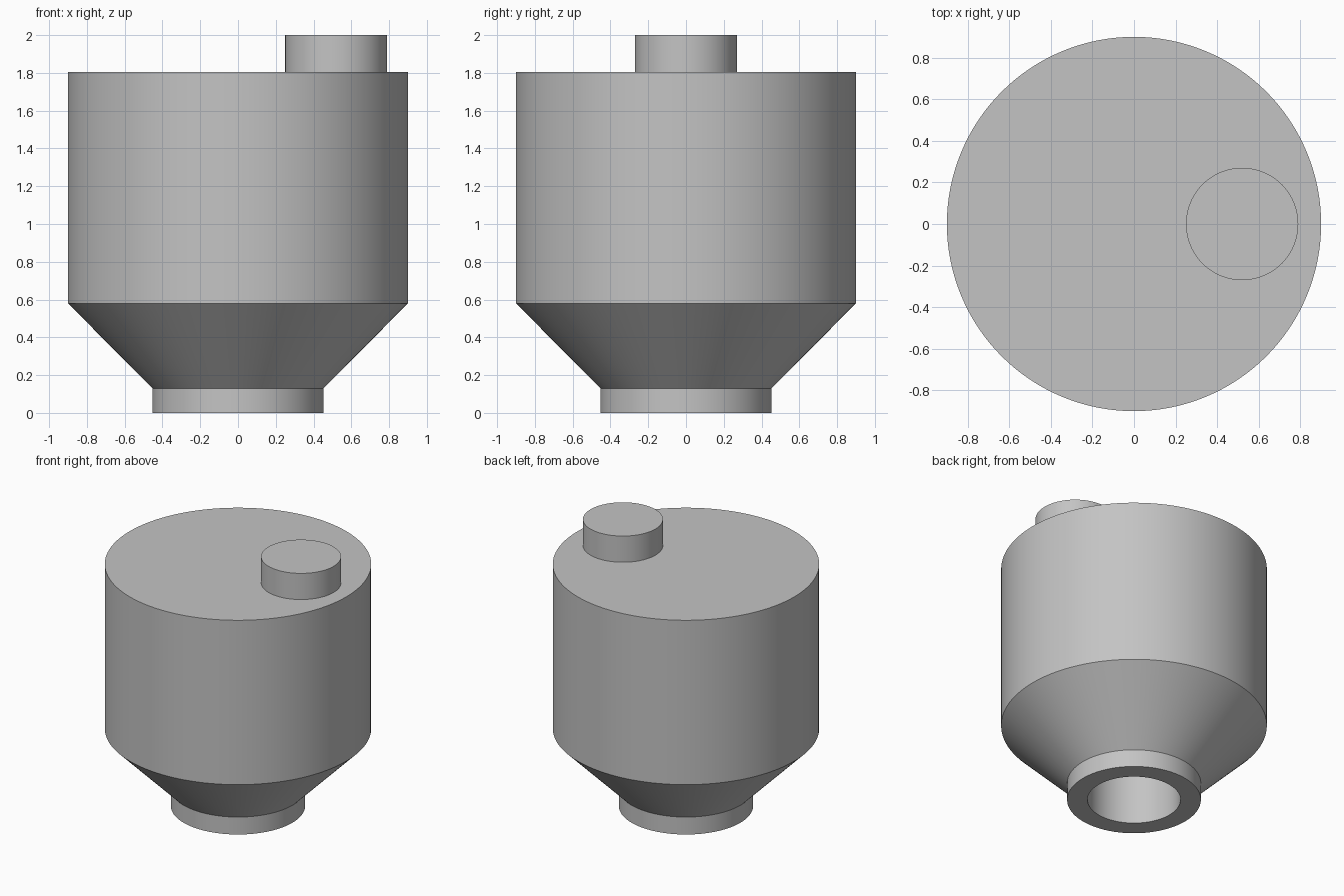
import bpy, bmesh, math

if "Cube" in bpy.data.objects:
    bpy.data.objects.remove(bpy.data.objects["Cube"])

SEGMENTS = 128

grey = bpy.data.materials.new("light grey")
grey.diffuse_color = (0.55, 0.55, 0.55, 1.0)
grey.use_nodes = True
grey.node_tree.nodes["Principled BSDF"].inputs["Base Color"].default_value = grey.diffuse_color


def lathe(name, profile, centre=(0, 0, 0)):
    """Spin an (r, z) profile around z; r = 0 ends close the solid."""
    bm = bmesh.new()
    verts = [bm.verts.new((r, 0, z)) for r, z in profile]
    edges = [bm.edges.new(pair) for pair in zip(verts, verts[1:])]
    bmesh.ops.spin(bm, geom=verts + edges, cent=(0, 0, 0), axis=(0, 0, 1),
                   angle=2 * math.pi, steps=SEGMENTS, use_duplicate=False)
    bmesh.ops.remove_doubles(bm, verts=bm.verts, dist=1e-5)
    bmesh.ops.recalc_face_normals(bm, faces=bm.faces)
    mesh = bpy.data.meshes.new(name)
    bm.to_mesh(mesh)
    bm.free()
    mesh.materials.append(grey)
    obj = bpy.data.objects.new(name, mesh)
    obj.location = centre
    bpy.context.collection.objects.link(obj)
    bpy.ops.object.select_all(action='DESELECT')
    obj.select_set(True)
    bpy.context.view_layer.objects.active = obj
    bpy.ops.object.shade_smooth_by_angle(angle=math.radians(30))
    return obj


# Drum, funnel and outlet collar, with a straight bore up from below
lathe("hopper_body", [(0, 0.58), (0.315, 0.58), (0.315, 0), (0.453, 0),
                      (0.453, 0.13), (0.9, 0.58), (0.9, 1.805), (0, 1.805)])

# Offset filler neck on the lid
lathe("filler_neck", [(0, 1.8), (0.27, 1.8), (0.27, 2.0), (0, 2.0)],
      (0.52, 0, 0))
